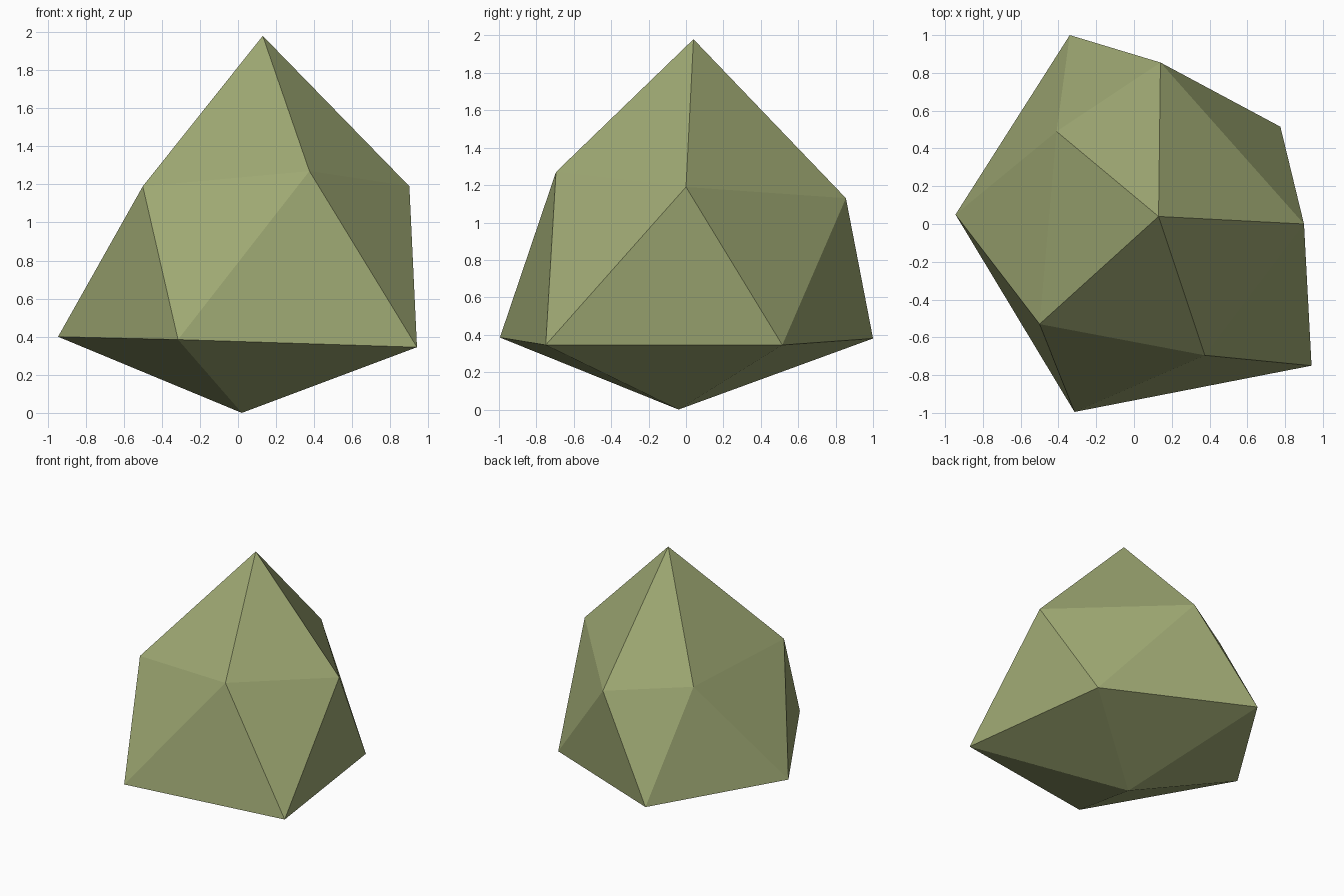
import bpy, bmesh

if "Cube" in bpy.data.objects:
    bpy.data.objects.remove(bpy.data.objects["Cube"])

# One olive stone colour
olive = bpy.data.materials.new("olive_green")
olive.diffuse_color = (0.34, 0.39, 0.17, 1)
olive.use_nodes = True
olive.node_tree.nodes["Principled BSDF"].inputs["Base Color"].default_value = olive.diffuse_color

# Irregular twenty-sided rock: tip, five-point shoulder ring, five-point skirt ring, foot
tip = (0.13, 0.04, 1.98)
foot = (0.02, -0.04, 0.0)
shoulder = [(0.90, 0.00, 1.19), (0.14, 0.855, 1.13), (-0.41, 0.49, 1.17),
            (-0.50, -0.53, 1.19), (0.375, -0.695, 1.27)]
skirt = [(0.775, 0.515, 0.345), (-0.34, 1.00, 0.38), (-0.945, 0.05, 0.40),
         (-0.315, -0.995, 0.385), (0.94, -0.75, 0.345)]

bm = bmesh.new()
top, base = bm.verts.new(tip), bm.verts.new(foot)
up = [bm.verts.new(p) for p in shoulder]
low = [bm.verts.new(p) for p in skirt]
for i in range(5):
    j = (i + 1) % 5
    bm.faces.new((top, up[i], up[j]))        # cap
    bm.faces.new((up[i], low[i], up[j]))     # belt, pointing down
    bm.faces.new((low[i], low[j], up[j]))    # belt, pointing up
    bm.faces.new((base, low[j], low[i]))     # underside
bmesh.ops.recalc_face_normals(bm, faces=bm.faces)

mesh = bpy.data.meshes.new("rock")
bm.to_mesh(mesh)
bm.free()
mesh.materials.append(olive)
rock = bpy.data.objects.new("rock", mesh)
bpy.context.collection.objects.link(rock)
